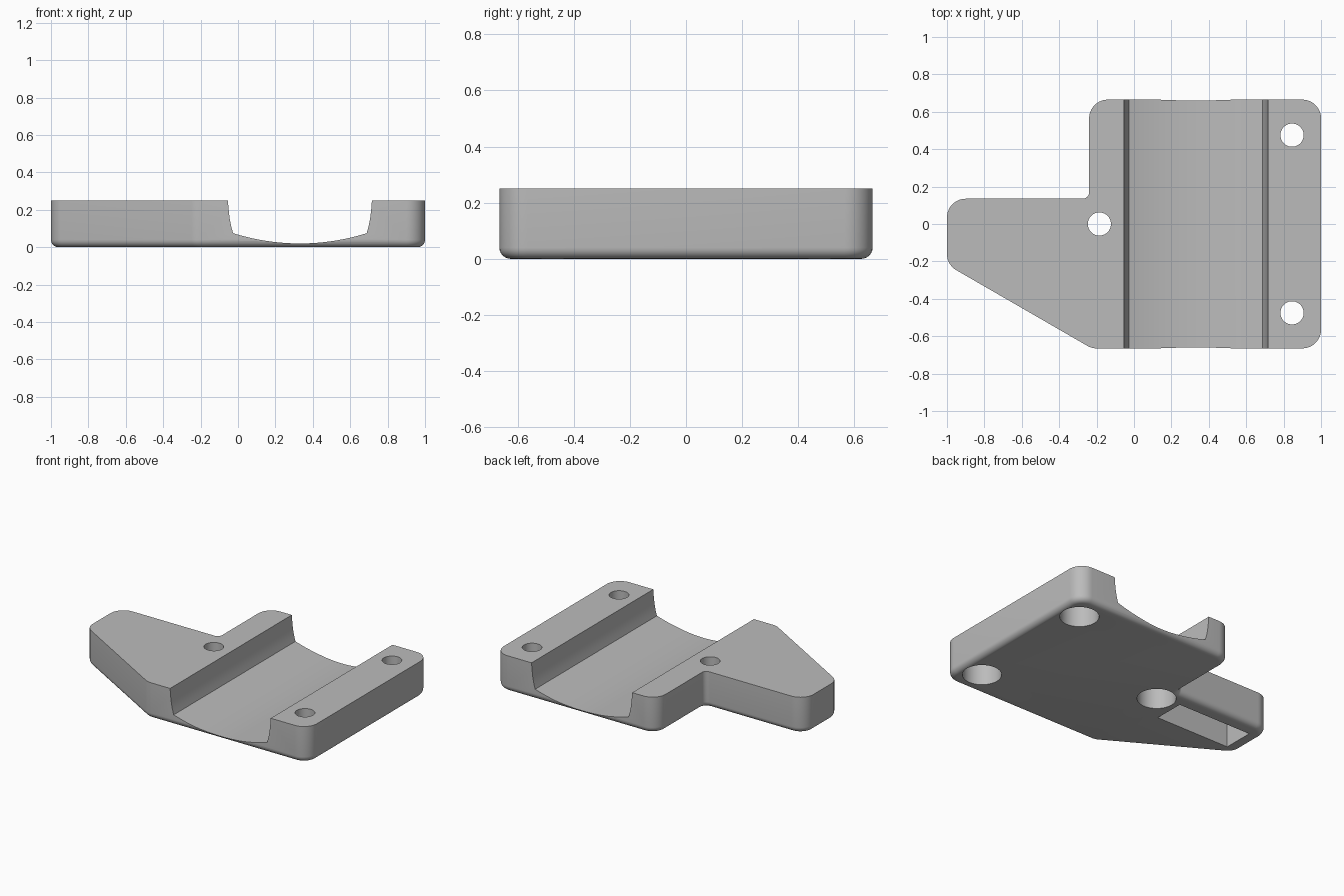
import bpy, bmesh, math
from mathutils import Vector

if "Cube" in bpy.data.objects:
    bpy.data.objects.remove(bpy.data.objects["Cube"])

H = 0.25        # block height
FILLET = 0.04   # rounding of the bottom rim

grey = bpy.data.materials.new("plain_grey")
grey.diffuse_color = (0.5, 0.5, 0.5, 1)
grey.use_nodes = True
grey.node_tree.nodes["Principled BSDF"].inputs["Base Color"].default_value = grey.diffuse_color

# Outline corners, counter-clockwise: x, y, radius (negative = inner corner)
CORNERS = [(1, -0.665, 0.1), (1, 0.665, 0.1), (-0.24, 0.665, 0.1),
           (-0.24, 0.135, -0.035), (-1, 0.135, 0.1),
           (-1, -0.218, 0.1), (-0.226, -0.665, 0.1)]


def outline(inset, steps=10):
    """Rounded outline moved inwards by inset."""
    pts = [Vector(c[:2]) for c in CORNERS]
    n, out = len(pts), []
    for i, p in enumerate(pts):
        a = (p - pts[i - 1]).normalized()
        b = (pts[(i + 1) % n] - p).normalized()
        na, nb = Vector((-a.y, a.x)), Vector((-b.y, b.x))   # inward normals
        r = CORNERS[i][2]
        centre = p + (na + nb) * r / (1 + na.dot(nb))
        turn = na.angle_signed(nb) * -1
        start = math.atan2(-na.y, -na.x)
        for k in range(steps + 1):
            t = start + turn * k / steps
            out.append(centre + (r - inset) * Vector((math.cos(t), math.sin(t))))
    return out


def loft(name, loops):
    """Closed solid through a stack of equal-length loops."""
    bm = bmesh.new()
    rings = [[bm.verts.new(v) for v in loop] for loop in loops]
    n = len(rings[0])
    bm.faces.new(rings[0][::-1])
    bm.faces.new(rings[-1])
    for lo, hi in zip(rings, rings[1:]):
        for i in range(n):
            j = (i + 1) % n
            bm.faces.new((lo[i], lo[j], hi[j], hi[i]))
    bmesh.ops.recalc_face_normals(bm, faces=bm.faces)
    mesh = bpy.data.meshes.new(name)
    bm.to_mesh(mesh)
    bm.free()
    ob = bpy.data.objects.new(name, mesh)
    bpy.context.collection.objects.link(ob)
    mesh.materials.append(grey)
    return ob


def prism(name, points, z0, z1):
    return loft(name, [[(x, y, z) for x, y in points] for z in (z0, z1)])


def cylinder(name, x, y, r, z0, z1, n=48):
    ring = [(x + r * math.cos(2 * math.pi * k / n),
             y + r * math.sin(2 * math.pi * k / n)) for k in range(n)]
    return prism(name, ring, z0, z1)


# Block with rounded bottom rim
levels = []
for k in range(7):
    t = k / 6 * math.pi / 2
    levels.append((FILLET * (1 - math.sin(t)), FILLET * (1 - math.cos(t))))
levels.append((0, H))
body = loft("bracket_body", [[(p.x, p.y, z) for p in outline(i)] for i, z in levels])

# Shallow curved channel running front to back
MID, HALF, LOW, RIM = 0.331, 0.357, 0.02, 0.075
wall = [(0.386, 0.4), (0.385, 0.25), (0.381, 0.20), (0.375, 0.15), (0.367, 0.11)]
R = (HALF ** 2 + (RIM - LOW) ** 2) / (2 * (RIM - LOW))
A = math.asin(HALF / R)
arc = [(R * math.sin(A * k / 14), LOW + R - R * math.cos(A * k / 14))
       for k in range(-14, 15)]
profile = [(-x, z) for x, z in wall] + arc + wall[::-1]
channel = loft("channel_cutter", [[(MID + x, y, z) for x, z in profile] for y in (-1, 1)])
cutters = [channel]

# Screw holes with wide recesses underneath
for x, y in [(0.845, 0.475), (0.845, -0.475), (-0.185, 0)]:
    cutters.append(cylinder("recess_cutter", x, y, 0.123, -0.1, 0.16))
    cutters.append(cylinder("hole_cutter", x, y, 0.062, -0.2, 0.4))

# Rectangular pocket under the arm
cutters.append(prism("pocket_cutter", [(-0.912, -0.178), (-0.345, -0.178),
                                       (-0.345, 0.035), (-0.912, 0.035)], -0.1, 0.2))

bpy.context.view_layer.objects.active = body
body.select_set(True)
for c in cutters:
    mod = body.modifiers.new("cut", 'BOOLEAN')
    mod.operation, mod.solver, mod.object = 'DIFFERENCE', 'EXACT', c
    bpy.ops.object.modifier_apply(modifier=mod.name)
    bpy.data.objects.remove(c)

bpy.ops.object.shade_smooth_by_angle(angle=math.radians(25))
